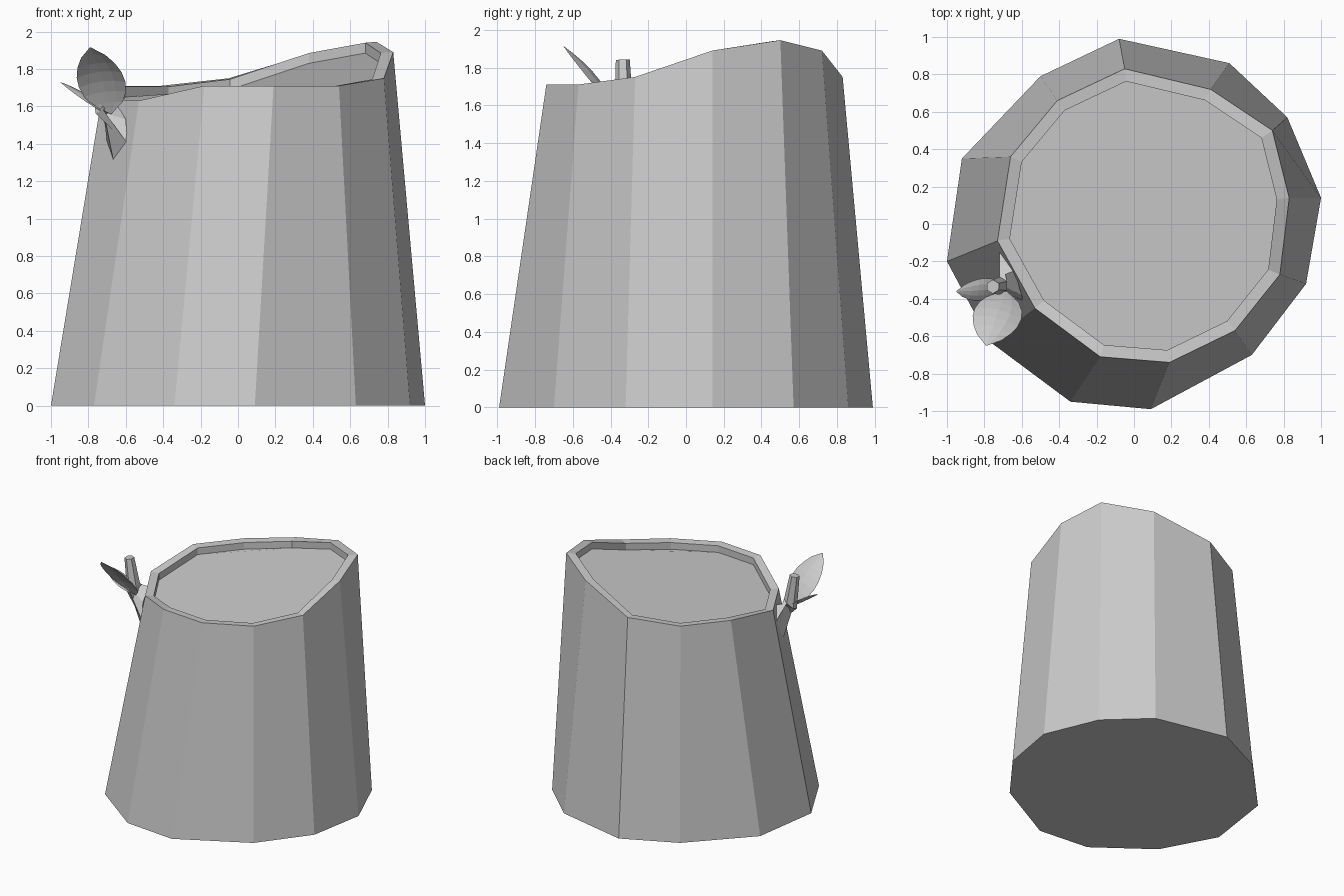
import bpy, bmesh
from math import sin, cos, pi
from mathutils import Vector as V

if "Cube" in bpy.data.objects:
    bpy.data.objects.remove(bpy.data.objects["Cube"])


def make(name, rings, cap_start=True, cap_end=True):
    """Bridge matching closed rings into one flat-shaded object."""
    bm = bmesh.new()
    loops = [[bm.verts.new(p) for p in ring] for ring in rings]
    n = len(loops[0])
    for a, b in zip(loops, loops[1:]):
        for i in range(n):
            j = (i + 1) % n
            bm.faces.new((a[i], a[j], b[j], b[i]))
    if cap_start:
        bm.faces.new(loops[0][::-1])
    if cap_end:
        bm.faces.new(loops[-1])
    bmesh.ops.recalc_face_normals(bm, faces=bm.faces)
    return finish(name, bm)


def finish(name, bm):
    me = bpy.data.meshes.new(name)
    bm.to_mesh(me)
    bm.free()
    ob = bpy.data.objects.new(name, me)
    bpy.context.collection.objects.link(ob)
    return ob


# Stump: uneven twelve-sided base and sloping rim with a shallow recess
base = [(1, .14), (.82, .57), (.51, .86), (-.08, .99), (-.5, .79), (-.92, .35),
        (-1, -.2), (-.77, -.63), (-.34, -.95), (.09, -.99), (.63, -.7), (.92, -.32)]
rim = [(.83, .14, 1.89), (.74, .5, 1.945), (.41, .72, 1.89), (-.05, .83, 1.75),
       (-.41, .66, 1.71), (-.66, .36, 1.71), (-.73, -.09, 1.64), (-.53, -.45, 1.63),
       (-.18, -.71, 1.71), (.19, -.74, 1.71), (.54, -.57, 1.71), (.78, -.27, 1.75)]
c = V((.045, .035, 0))
inner = [(c.x + (x - c.x) * .915, c.y + (y - c.y) * .915, z - .005) for x, y, z in rim]
floor = [(x, y, z - .055) for x, y, z in inner]
make("stump", [[(x, y, 0) for x, y in base], rim, inner, floor])

# Side twig: flared root on the bark, bending upward to a cut end
root = [(-.59, -.41, 1.40), (-.60, -.38, 1.53), (-.64, -.25, 1.60),
        (-.72, -.15, 1.53), (-.70, -.20, 1.40), (-.66, -.31, 1.28)]


def twig_ring(x, y, z, r, tilt):
    pts = []
    for k in range(6):
        a = -pi / 6 + k * pi / 3
        s, u = r * cos(a), r * sin(a)
        # side axis runs along the bark, the other axis points back to the stump
        pts.append((x - .49 * s + .87 * u, y + .87 * s + .49 * u, z + tilt * u))
    return pts


make("twig", [root, twig_ring(-.72, -.33, 1.60, .048, .8)[5:] +
              twig_ring(-.72, -.33, 1.60, .048, .8)[:5],
              twig_ring(-.755, -.335, 1.84, .037, .1)[5:] +
              twig_ring(-.755, -.335, 1.84, .037, .1)[:5]])


# Leaves: pointed, cupped blades
def leaf(name, start, tip, side, cup, n=7, m=4):
    start, tip, side = V(start), V(tip), V(side)
    up = side.cross(tip - start).normalized()
    bm = bmesh.new()
    rows = []
    for i in range(n + 1):
        t = i / n
        w = sin(pi * t ** .9) ** .7 if 0 < i < n else .02
        row = []
        for j in range(m + 1):
            s = 2 * j / m - 1
            p = start.lerp(tip, t) + side * (s * w)
            p -= up * cup * (sin(pi * t) * (1 - .8 * s * s))
            row.append(bm.verts.new(p))
        rows.append(row)
    for a, b in zip(rows, rows[1:]):
        for j in range(m):
            bm.faces.new((a[j], a[j + 1], b[j + 1], b[j]))
    return finish(name, bm)


leaf("large_leaf", (-.68, -.36, 1.56), (-.79, -.65, 1.915), (.125, -.03, .015), .035)
leaf("small_leaf", (-.70, -.34, 1.56), (-.95, -.36, 1.73), (-.01, -.06, -.01), .02)
